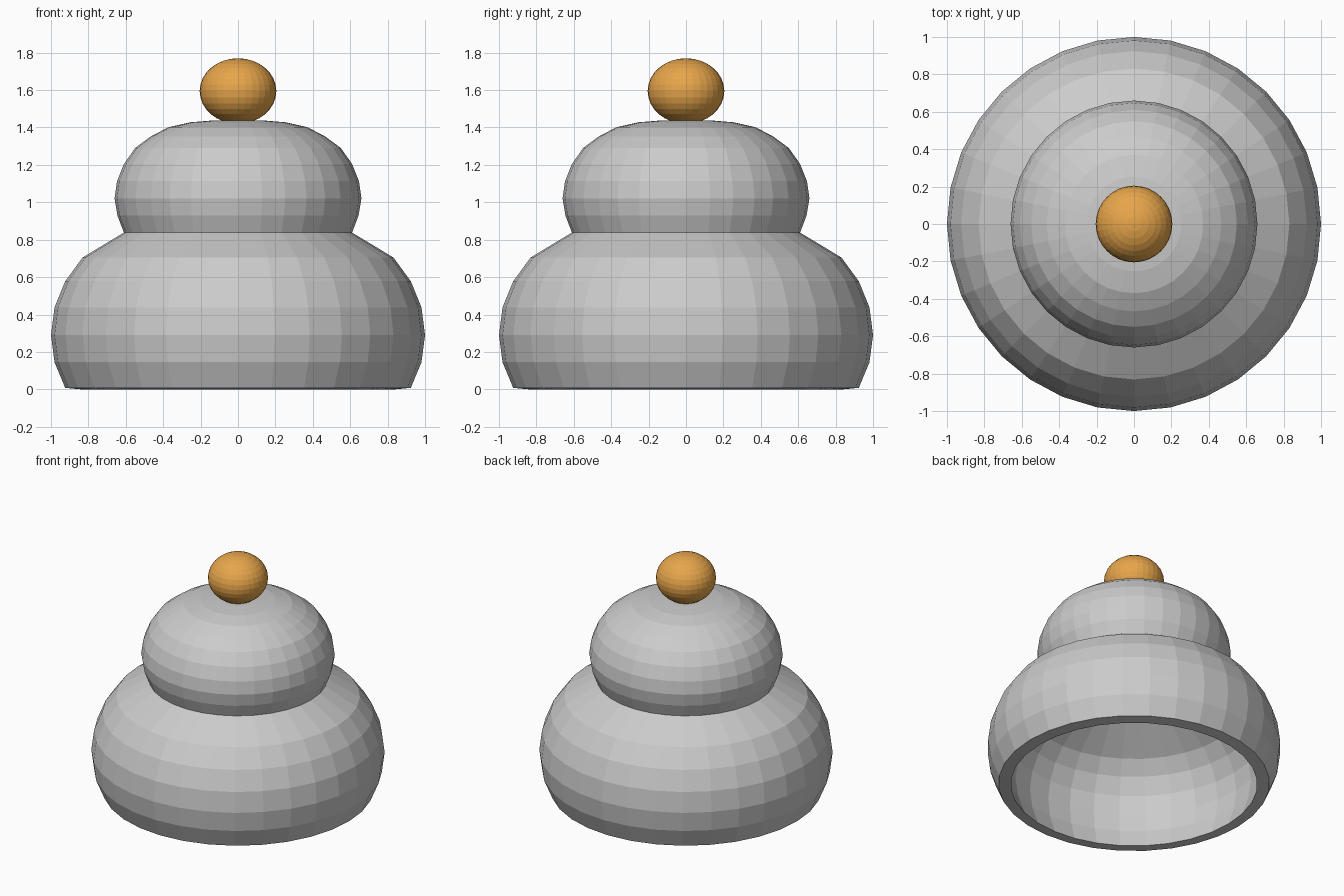
import bpy, bmesh, math

if "Cube" in bpy.data.objects:
    bpy.data.objects.remove(bpy.data.objects["Cube"])

SEG = 32


def material(name, rgb):
    m = bpy.data.materials.new(name)
    m.diffuse_color = (*rgb, 1)
    m.use_nodes = True
    m.node_tree.nodes["Principled BSDF"].inputs["Base Color"].default_value = m.diffuse_color
    return m


grey = material("light grey", (0.6, 0.6, 0.6))
orange = material("orange", (0.8, 0.38, 0.07))


def lathe(name, profile, mat):
    """Spin a profile (radius, z) that starts and ends on the axis."""
    bm = bmesh.new()
    rings = []
    for r, z in profile:
        if r == 0:
            rings.append([bm.verts.new((0, 0, z))] * SEG)
        else:
            rings.append([bm.verts.new((r * math.cos(2 * math.pi * i / SEG),
                                        r * math.sin(2 * math.pi * i / SEG), z))
                          for i in range(SEG)])
    for a, b in zip(rings, rings[1:]):
        for i in range(SEG):
            j = (i + 1) % SEG
            corners = dict.fromkeys((a[i], a[j], b[j], b[i]))
            bm.faces.new(list(corners))
    bmesh.ops.recalc_face_normals(bm, faces=bm.faces)
    mesh = bpy.data.meshes.new(name)
    bm.to_mesh(mesh)
    bm.free()
    mesh.materials.append(mat)
    obj = bpy.data.objects.new(name, mesh)
    bpy.context.collection.objects.link(obj)
    return obj


# One hollow two-tier shell: inner wall up from the rim, then outer wall down
outer = [(.924, .008), (.981, .145), (1, .29), (.981, .438), (.924, .578),
         (.831, .705), (.61, .838),
         (.645, .93), (.66, 1.02), (.647, 1.113), (.61, 1.205), (.55, 1.29),
         (.467, 1.352), (.37, 1.402), (.253, 1.428), (.13, 1.438), (0, 1.44)]
inner = [(.84, 0), (.89, .145), (.91, .29), (.89, .42), (.835, .54),
         (.755, .635), (.52, .79),
         (.56, .93), (.57, 1.02), (.56, 1.1), (.53, 1.17), (.47, 1.24),
         (.41, 1.285), (.33, 1.325), (.23, 1.345), (.12, 1.352), (0, 1.355)]
lathe("two_tier_shell", inner[::-1] + outer, grey)

# Slightly flattened ball on top
ball = [(0, 1.42)]
ball += [(.205 * math.cos(t), 1.595 + .175 * math.sin(t))
         for t in (math.pi * (k / 16 - .5) for k in range(1, 16))]
ball += [(0, 1.77)]
lathe("top_ball", ball, orange)
